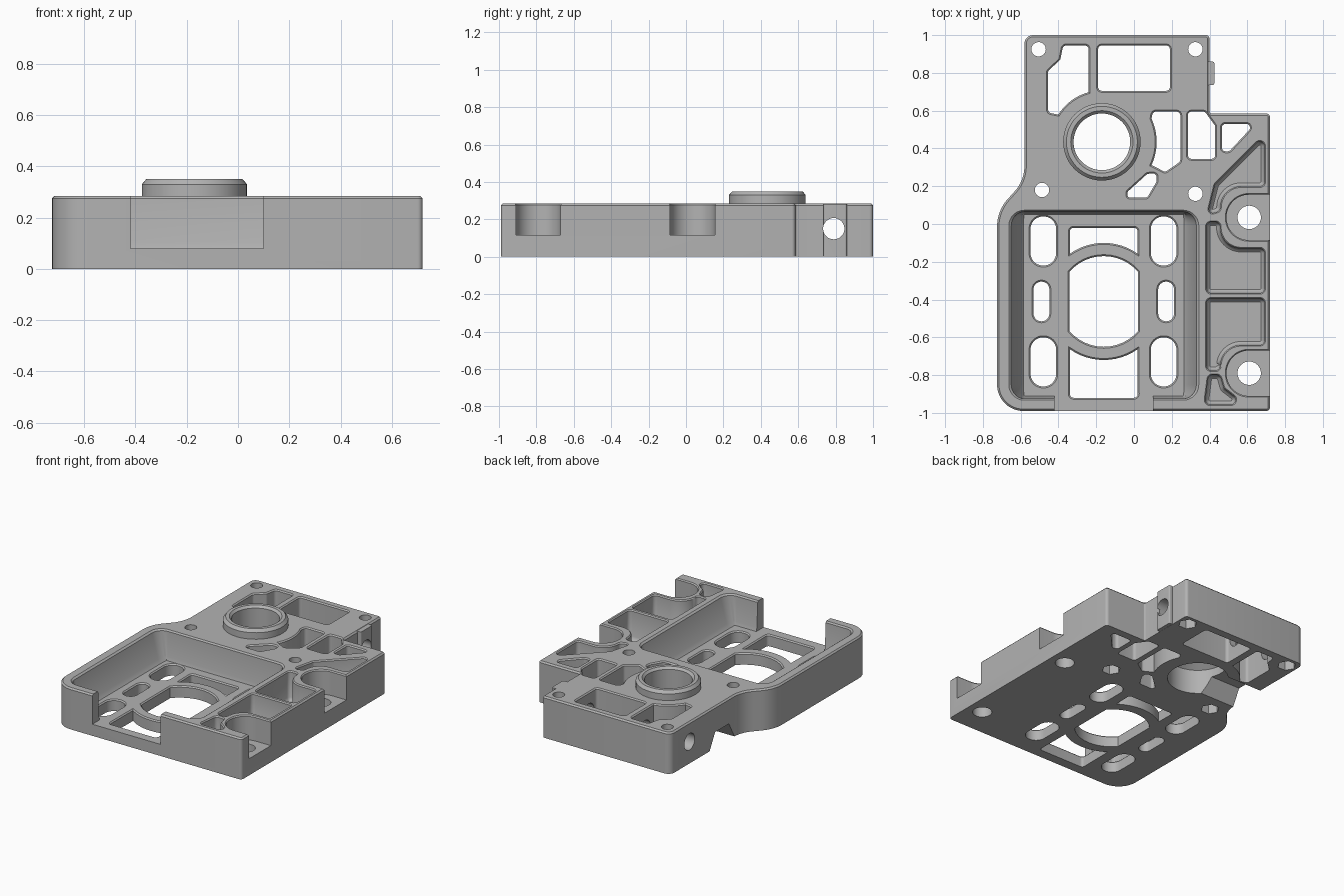
import bpy, bmesh, math
from mathutils import Vector

default = bpy.data.objects.get("Cube")
if default:
    bpy.data.objects.remove(default, do_unlink=True)

metal = bpy.data.materials.new("grey_metal")
metal.use_nodes = True
GREY = (0.45, 0.45, 0.45, 1)
metal.diffuse_color = GREY
metal.node_tree.nodes["Principled BSDF"].inputs["Base Color"].default_value = GREY

TOP, FLOOR = 0.285, 0.08


def rounded(points, radius=0.02, steps=6):
    """Outline from corners (x, y) or (x, y, radius), with filleted corners."""
    out = []
    for i, c in enumerate(points):
        p = Vector(c[:2])
        a = Vector(points[i - 1][:2]) - p
        b = Vector(points[(i + 1) % len(points)][:2]) - p
        r = c[2] if len(c) > 2 else radius
        half = a.angle(b) / 2
        if r == 0 or half > 1.5:
            out.append(p)
            continue
        share = 0.49 if r < 0.05 else 1
        t = min(r / math.tan(half), share * a.length, share * b.length)
        r = t * math.tan(half)
        a.normalize()
        b.normalize()
        centre = p + (a + b).normalized() * r / math.sin(half)
        v0, v1 = (p + a * t - centre).normalized(), (p + b * t - centre).normalized()
        n = steps if r < 0.05 else steps * 2
        out += [centre + v0.slerp(v1, k / n).normalized() * r for k in range(n + 1)]
    return out


def box(x0, x1, y0, y1, r=0.02):
    return rounded([(x0, y0), (x1, y0), (x1, y1), (x0, y1)], r)


def arc(x, y, r, start, end, n=12):
    angles = [math.radians(start + (end - start) * k / n) for k in range(n + 1)]
    return [(x + r * math.cos(a), y + r * math.sin(a), 0) for a in angles]


def circle(x, y, r, n=48):
    return [Vector(p[:2]) for p in arc(x, y, r, 0, 360, n)[:-1]]


def loft(name, outline, levels):
    """Solid through levels (z, offset) or (z, x offset, y offset)."""
    pts = []
    for p in outline:
        if not pts or (p - pts[-1]).length > 1e-4:
            pts.append(p)
    if (pts[0] - pts[-1]).length < 1e-4:
        pts.pop()
    count = len(pts)
    area = sum(pts[i - 1].x * pts[i].y - pts[i].x * pts[i - 1].y for i in range(count))
    if area < 0:
        pts.reverse()
    normals = []
    for i, p in enumerate(pts):
        d1 = (p - pts[i - 1]).normalized()
        d2 = (pts[(i + 1) % count] - p).normalized()
        n1, n2 = Vector((d1.y, -d1.x)), Vector((d2.y, -d2.x))
        normals.append((n1 + n2) / max(0.4, 1 + n1.dot(n2)))
    bm = bmesh.new()
    rings = []
    for lv in levels:
        z, ox, oy = lv[0], lv[1], lv[-1]
        rings.append([bm.verts.new((p.x + n.x * ox, p.y + n.y * oy, z))
                      for p, n in zip(pts, normals)])
    bm.faces.new(rings[0][::-1])
    bm.faces.new(rings[-1])
    for lo, hi in zip(rings, rings[1:]):
        for i in range(count):
            j = (i + 1) % count
            bm.faces.new((lo[i], lo[j], hi[j], hi[i]))
    bmesh.ops.recalc_face_normals(bm, faces=bm.faces)
    mesh = bpy.data.meshes.new(name)
    bm.to_mesh(mesh)
    bm.free()
    mesh.materials.append(metal)
    obj = bpy.data.objects.new(name, mesh)
    bpy.context.collection.objects.link(obj)
    return obj


def combine(tool, operation="DIFFERENCE"):
    mod = body.modifiers.new("combine", "BOOLEAN")
    mod.operation, mod.solver, mod.object = operation, "EXACT", tool
    bpy.context.view_layer.objects.active = body
    bpy.ops.object.modifier_apply(modifier=mod.name)
    bpy.data.objects.remove(tool, do_unlink=True)


def cut(outline, levels):
    combine(loft("cutter", outline, levels))


# Stepped plate outline with a swept shoulder
body = loft("housing_body", rounded([
    (-0.58, 1, 0.045), (0.40, 1), (0.40, 0.585, 0.01), (0.72, 0.585), (0.72, -0.99),
    (-0.725, -0.99, 0.14), (-0.725, 0.07, 0.22), (-0.58, 0.23, 0.2)]),
    [(0, 0), (TOP - 0.01, 0), (TOP, -0.01)])

# Raised collar and side pad
combine(loft("collar", circle(-0.17, 0.435, 0.205),
             [(0.2, 0), (0.33, 0), (0.35, -0.017)]), "UNION")
combine(loft("side_pad", box(0.35, 0.425, 0.735, 0.86, 0.01),
             [(0.001, 0), (TOP - 0.002, 0)]), "UNION")

# Collar bore, lower counterbore and the channel to the side
cut(circle(-0.17, 0.435, 0.15), [(-0.05, 0), (0.335, 0), (0.36, 0.025)])
cut(circle(-0.17, 0.435, 0.195), [(-0.05, 0), (0.17, 0), (0.2, -0.04)])
cut(box(-0.85, -0.17, 0.30, 0.57, 0), [(-0.05, 0), (0, 0), (0.11, -0.06)])

# Large open tray and its front opening
cut(box(-0.655, 0.335, -0.925, 0.065, 0.075),
    [(FLOOR, -0.07, -0.015), (0.105, -0.05, -0.008), (TOP - 0.01, -0.005, 0),
     (TOP, 0.008), (0.33, 0.008)])
cut(box(-0.42, 0.10, -1.1, -0.885, 0), [(FLOOR, 0), (0.33, 0)])

# Tray floor windows
floor_levels = [(-0.05, 0), (FLOOR - 0.008, 0), (FLOOR + 0.002, 0.01), (0.12, 0.01)]
for x in (-0.48, 0.157):
    for y in (-0.09, -0.73):
        cut(box(x - 0.068, x + 0.068, y - 0.13, y + 0.13, 0.067), floor_levels)
for x in (-0.49, 0.17):
    cut(box(x - 0.042, x + 0.042, -0.515, -0.305, 0.041), floor_levels)
CX, CY = -0.16, -0.41
cut(rounded(arc(CX, CY, 0.24, 41, 139) + arc(CX, CY, 0.24, 221, 319)), floor_levels)
cut(rounded([(0.02, -0.02), (-0.34, -0.02)] + arc(CX, CY, 0.31, 125, 55)), floor_levels)
cut(rounded([(-0.34, -0.92), (0.02, -0.92)] + arc(CX, CY, 0.31, 305, 235)), floor_levels)

# Lightening windows through the upper plate
through = [(-0.05, 0), (TOP - 0.008, 0), (TOP + 0.002, 0.01), (0.34, 0.01)]
BX, BY = -0.17, 0.435
windows = [
    [(-0.455, 0.59), (-0.455, 0.81), (-0.39, 0.87), (-0.375, 0.945), (-0.24, 0.945)]
    + arc(BX, BY, 0.272, 105, 148),
    [(-0.19, 0.705), (0.19, 0.705), (0.19, 0.945), (-0.19, 0.945)],
    [(0.10, 0.595), (0.245, 0.595), (0.245, 0.33), (0.165, 0.275)]
    + arc(BX, BY, 0.29, -25, 25),
    [(0.285, 0.345), (0.43, 0.345), (0.43, 0.52), (0.375, 0.595), (0.285, 0.595)],
    [(0.465, 0.385), (0.505, 0.385), (0.64, 0.53), (0.465, 0.53)],
    [(-0.035, 0.14), (0.07, 0.14), (0.12, 0.225), (0.12, 0.27), (0.07, 0.265),
     (-0.035, 0.17)],
]
for w in windows:
    cut(rounded(w), through)

# Blind pockets along the side, curving around the bolt seats
pocket = [(FLOOR, -0.018), (FLOOR + 0.008, -0.008), (FLOOR + 0.025, 0),
          (TOP - 0.008, 0), (TOP + 0.002, 0.008), (0.34, 0.008)]
L, M, R, ARC = 0.385, 0.455, 0.69, 0.112
pockets = [
    [(L, 0.01), (M, 0.01), (M, -0.13, ARC), (R, -0.13), (R, -0.365), (L, -0.365)],
    [(L, -0.395), (R, -0.395), (R, -0.64), (M, -0.64, ARC), (M, -0.775), (L, -0.775)],
    [(0.395, -0.80), (M, -0.80), (0.475, -0.87), (0.54, -0.92), (0.53, -0.955), (0.375, -0.955)],
    [(0.39, 0.05), (M, 0.07), (M + 0.005, 0.2, ARC), (R, 0.2), (R, 0.47), (0.43, 0.21)],
]
for p in pockets:
    cut(rounded(p, 0.024), pocket)

# Bolt seats open to the side, with their holes
for y in (0.035, -0.79):
    cut(rounded([(0.85, y - 0.12, 0), (0.85, y + 0.12, 0),
                 (0.49, y + 0.12, 0.118), (0.49, y - 0.12, 0.118)]),
        [(0.115, 0), (TOP - 0.008, 0), (TOP + 0.002, 0.008), (0.34, 0.008)])
    cut(circle(0.61, y, 0.062, 32), [(-0.05, 0), (0.2, 0)])

# Corner screw holes with hexagonal nut traps underneath
for x, y in ((-0.505, 0.925), (0.325, 0.925), (-0.487, 0.18), (0.325, 0.16)):
    cut(circle(x, y, 0.038, 24), [(-0.05, 0), (0.34, 0)])
    cut(circle(x, y, 0.06, 6), [(-0.05, 0), (0.08, 0)])

# Cross bore running from side to side
bore = loft("cross_bore", circle(0, 0, 0.057, 32), [(-1, 0), (1, 0)])
bore.rotation_euler.y = math.pi / 2
bore.location = (0, 0.79, 0.15)
bpy.context.view_layer.update()
combine(bore)

# Smooth curved walls, keep machined edges crisp
bpy.ops.object.select_all(action="DESELECT")
body.select_set(True)
bpy.context.view_layer.objects.active = body
bpy.ops.object.shade_smooth_by_angle(angle=math.radians(30))
